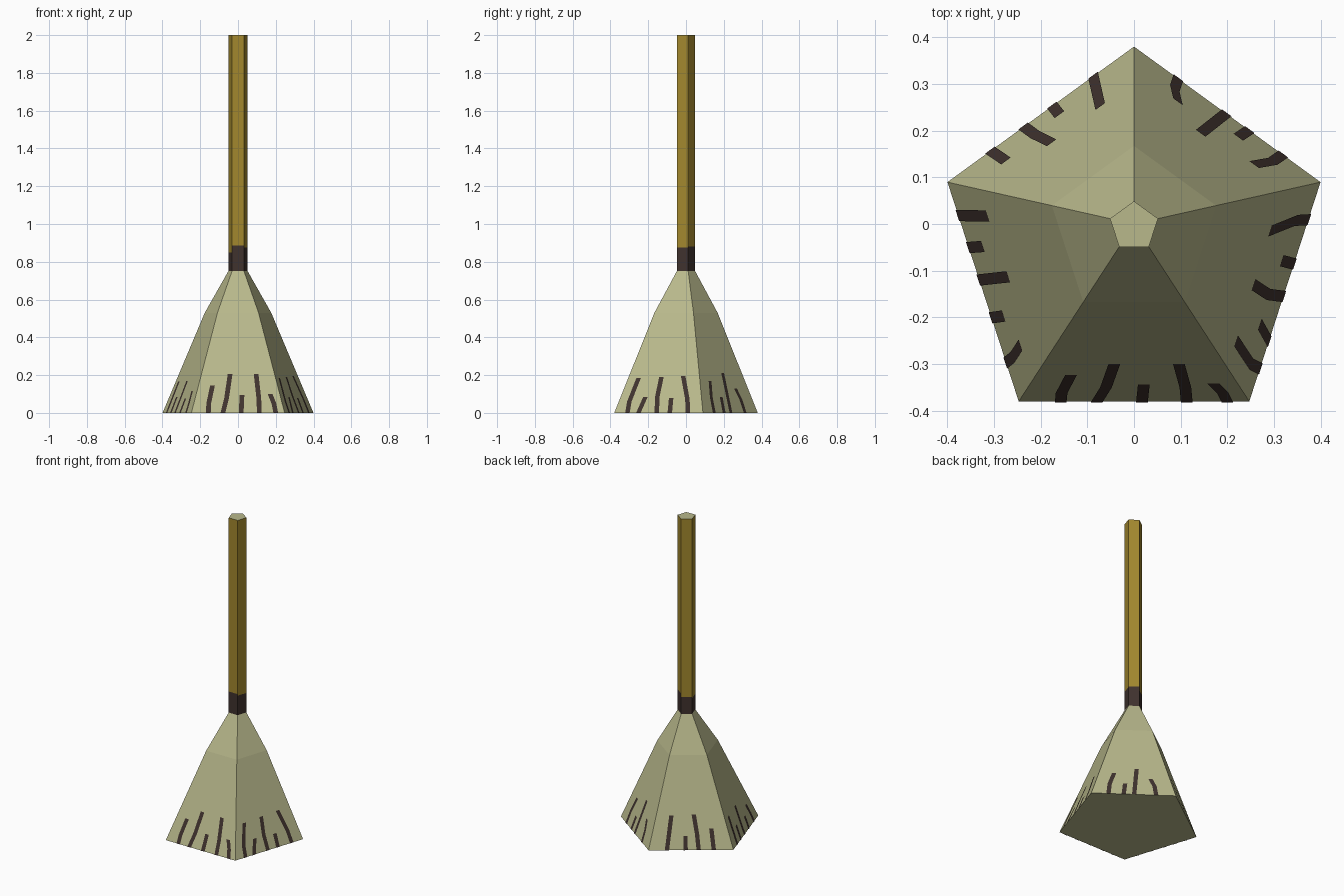
import bpy
from math import cos, sin, radians
from mathutils import Vector

if "Cube" in bpy.data.objects:
    bpy.data.objects.remove(bpy.data.objects["Cube"])


def material(name, rgb):
    m = bpy.data.materials.new(name)
    m.diffuse_color = (*rgb, 1)
    m.use_nodes = True
    m.node_tree.nodes["Principled BSDF"].inputs["Base Color"].default_value = m.diffuse_color
    return m


straw = material("straw", (0.48, 0.48, 0.26))
wood = material("golden_wood", (0.36, 0.245, 0.027))
dark = material("dark_brown", (0.05, 0.032, 0.027))

BASE_R, MID_R, TOP_R = 0.42, 0.185, 0.054
MID_Z, NECK_Z, TOP_Z = 0.53, 0.75, 2.0


def centre_y(r):
    # keeps every pentagon's bounding box centred on y = 0
    return -0.0955 * r


def corner(i, r, z):
    # corner 0 points to the back, then counter-clockwise
    a = radians(90 + 72 * i)
    return Vector((r * cos(a), r * sin(a) + centre_y(r), z))


def build(name, verts, faces, mats, indices):
    me = bpy.data.meshes.new(name)
    me.from_pydata(verts, [], faces)
    for m in mats:
        me.materials.append(m)
    for p, i in zip(me.polygons, indices):
        p.material_index = i
    ob = bpy.data.objects.new(name, me)
    bpy.context.collection.objects.link(ob)


# Bristle head: two flaring pentagonal sections with a closed bottom
rings = [(BASE_R, 0), (MID_R, MID_Z), (TOP_R, NECK_Z)]
verts = [corner(i, r, z) for r, z in rings for i in range(5)]
faces = [(4, 3, 2, 1, 0)]
for k in (0, 5):
    for i in range(5):
        j = (i + 1) % 5
        faces.append((k + i, k + j, k + 5 + j, k + 5 + i))
build("bristle_head", verts, faces, [straw], [0] * len(faces))

# Handle: each side is dark up to its own band height, wood above; straw cap
band = [0.857, 0.85, 0.885, 0.875, 0.88]
verts, faces, idx = [], [], []
for i in range(5):
    n = len(verts)
    for z in (NECK_Z, band[i], TOP_Z):
        verts += [corner(i, TOP_R, z), corner(i + 1, TOP_R, z)]
    faces += [(n, n + 1, n + 3, n + 2), (n + 2, n + 3, n + 5, n + 4)]
    idx += [1, 0]
n = len(verts)
verts += [corner(i, TOP_R, TOP_Z) for i in range(5)]
faces.append(tuple(range(n, n + 5)))
idx.append(2)
build("handle", verts, faces, [wood, dark, straw], idx)

# Bristle strokes: per side, polylines of (distance along side, height)
strokes = {
    234 + 36: [[(-.157, 0), (-.155, .05), (-.135, .145)],
               [(-.08, 0), (-.06, .08), (-.042, .205)],
               [(.017, 0), (.021, .095)],
               [(.113, 0), (.11, .08), (.096, .205)],
               [(.2, 0), (.19, .05), (.17, .10)]],
    342: [[(-.173, 0), (-.172, .06), (-.14, .185)],
          [(-.112, 0), (-.086, .085)],
          [(-.01, 0), (-.02, .09), (-.014, .19)],
          [(.063, 0), (.058, .078)],
          [(.163, 0), (.15, .07), (.106, .195)]],
    198: [[(-.172, 0), (-.145, .165)],
          [(-.1, 0), (-.089, .085)],
          [(-.027, 0), (-.007, .17)],
          [(.058, 0), (.066, .075)],
          [(.16, 0), (.155, .05), (.138, .115)]],
    54: [[(-.147, 0), (-.14, .08), (-.114, .17)],
         [(-.058, 0), (-.05, .085)],
         [(.003, 0), (.017, .21)],
         [(.131, 0), (.122, .07), (.098, .13)]],
    126: [[(-.14, 0), (-.108, .195)],
          [(-.031, 0), (-.03, .08)],
          [(.045, 0), (.038, .09), (.022, .2)],
          [(.133, 0), (.122, .12)]],
}
HALF_W, LIFT = 0.0125, 0.002
verts, faces = [], []
for ang, lines in strokes.items():
    nrm = Vector((cos(radians(ang)), sin(radians(ang)), 0))
    along = Vector((-nrm.y, nrm.x, 0))
    for line in lines:
        for k, (u, z) in enumerate(line):
            r = BASE_R + (MID_R - BASE_R) * z / MID_Z
            p = nrm * (r * cos(radians(36)) + LIFT)
            p += Vector((0, centre_y(r), z))
            n = len(verts)
            verts += [p + along * (u - HALF_W), p + along * (u + HALF_W)]
            if k:
                faces.append((n - 2, n - 1, n + 1, n))
build("bristle_strokes", verts, faces, [dark], [0] * len(faces))
